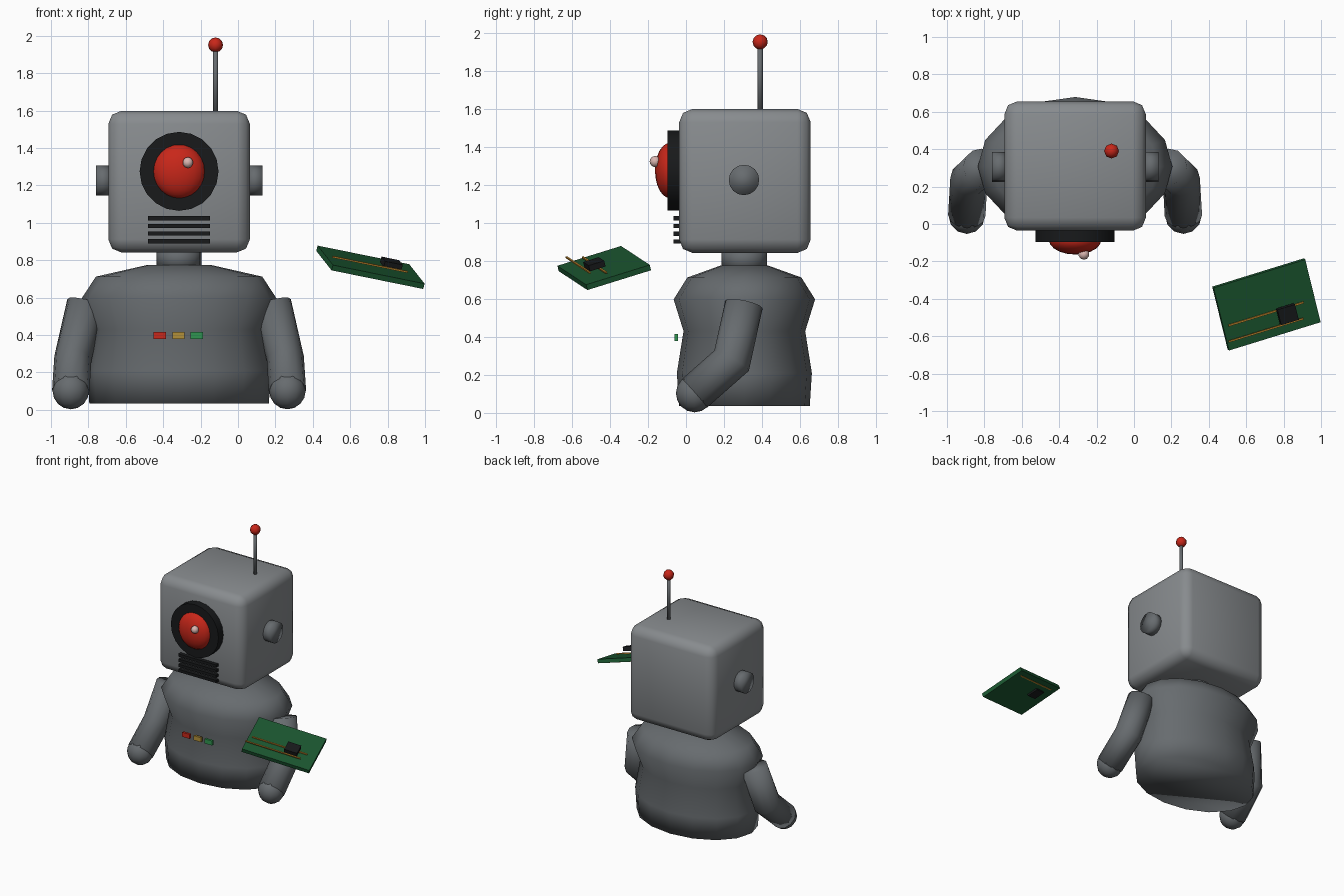
import bpy, bmesh
from math import cos, sin, pi, radians
from mathutils import Vector, Matrix

if "Cube" in bpy.data.objects:
    bpy.data.objects.remove(bpy.data.objects["Cube"])

CX, CY = -0.315, 0.307   # robot axis


def material(name, rgb):
    m = bpy.data.materials.new(name)
    m.diffuse_color = (*rgb, 1)
    m.use_nodes = True
    m.node_tree.nodes["Principled BSDF"].inputs["Base Color"].default_value = m.diffuse_color
    return m


STEEL = material("steel", (0.245, 0.26, 0.272))
DARK_STEEL = material("dark_steel", (0.135, 0.148, 0.158))
RED = material("red", (0.58, 0.02, 0.01))
BLACK = material("black", (0.009, 0.01, 0.011))
AMBER = material("amber", (0.45, 0.28, 0.04))
LED_GREEN = material("led_green", (0.03, 0.3, 0.08))
BOARD_GREEN = material("board_green", (0.011, 0.095, 0.03))
COPPER = material("copper", (0.6, 0.28, 0.03))
GLINT = material("glint", (0.7, 0.47, 0.44))


def finish(ob, name, mat=None, smooth=None, bevel=0, segments=2):
    ob.name = ob.data.name = name
    if mat:
        ob.data.materials.append(mat)
    if smooth:
        bpy.ops.object.select_all(action='DESELECT')
        ob.select_set(True)
        bpy.context.view_layer.objects.active = ob
        bpy.ops.object.shade_smooth_by_angle(angle=radians(smooth))
    if bevel:
        b = ob.modifiers.new("bevel", 'BEVEL')
        b.width, b.segments = bevel, segments
    return ob


def box(name, loc, size, mat=None, rot=None, **kw):
    bpy.ops.mesh.primitive_cube_add(size=1)
    ob = bpy.context.object
    ob.data.transform(Matrix.Diagonal((*size, 1)))
    ob.matrix_world = Matrix.Translation(loc) @ (rot.to_4x4() if rot else Matrix())
    return finish(ob, name, mat, **kw)


def cylinder(name, loc, r, depth, axis='Z', sides=16, mat=None, **kw):
    rot = {'X': (0, pi / 2, 0), 'Y': (pi / 2, 0, 0), 'Z': (0, 0, 0)}[axis]
    bpy.ops.mesh.primitive_cylinder_add(vertices=sides, radius=r, depth=depth,
                                        location=loc, rotation=rot)
    return finish(bpy.context.object, name, mat, **kw)


def ball(name, loc, size, sides, rings, mat=None):
    bpy.ops.mesh.primitive_uv_sphere_add(segments=sides, ring_count=rings, radius=1)
    ob = bpy.context.object
    ob.data.transform(Matrix.Diagonal((*size, 1)))
    ob.location = loc
    return finish(ob, name, mat, smooth=180)


def loft(name, rings, mat, smooth):
    bm = bmesh.new()
    loops = [[bm.verts.new(p) for p in ring] for ring in rings]
    n = len(loops[0])
    for lo, hi in zip(loops, loops[1:]):
        for i in range(n):
            j = (i + 1) % n
            bm.faces.new((lo[i], lo[j], hi[j], hi[i]))
    bm.faces.new(loops[0])
    bm.faces.new(loops[-1])
    bmesh.ops.recalc_face_normals(bm, faces=bm.faces)
    me = bpy.data.meshes.new(name)
    bm.to_mesh(me)
    bm.free()
    ob = bpy.data.objects.new(name, me)
    bpy.context.collection.objects.link(ob)
    return finish(ob, name, mat, smooth=smooth)


# Head, neck, ears
box("head", (CX, 0.31, 1.22), (0.757, 0.692, 0.757), STEEL, smooth=180, bevel=0.07, segments=2)
cylinder("neck", (CX, CY, 0.81), 0.12, 0.12, mat=DARK_STEEL, smooth=180)
for side, label in ((-1, "left"), (1, "right")):
    cylinder(f"ear_{label}", (CX + side * 0.405, 0.305, 1.225), 0.08, 0.08, 'X',
             mat=DARK_STEEL, smooth=180)

# Antenna
cylinder("antenna_rod", (-0.12, 0.39, 1.77), 0.014, 0.36, sides=8, mat=DARK_STEEL, smooth=180)
ball("antenna_tip", (-0.12, 0.39, 1.951), (0.04, 0.04, 0.04), 8, 6, RED)

# Eye
cylinder("eye_ring", (CX, -0.06, 1.275), 0.211, 0.075, 'Y', 20, BLACK, smooth=30)
ball("eye_lens", (CX, -0.085, 1.275), (0.14, 0.078, 0.145), 20, 12, RED)
ball("eye_glint", (-0.268, -0.162, 1.322), (0.029, 0.029, 0.029), 10, 8, GLINT)

# Mouth grille
for i in range(4):
    box(f"grille_bar_{i + 1}", (CX, -0.045, 1.024 - i * 0.041), (0.332, 0.04, 0.022), BLACK)

# Torso: stacked ellipses (z, half width, half depth)
TORSO = [(0.035, 0.48, 0.344), (0.21, 0.492, 0.355), (0.43, 0.455, 0.32),
         (0.597, 0.52, 0.372), (0.712, 0.445, 0.3), (0.775, 0.168, 0.125)]
loft("torso", [[(CX + a * cos(i * pi / 8), CY + b * sin(i * pi / 8), z) for i in range(16)]
               for z, a, b in TORSO], DARK_STEEL, 180)

# Chest lights
for x, mat, label in ((-0.418, RED, "red"), (-0.318, AMBER, "amber"), (-0.22, LED_GREEN, "green")):
    box(f"chest_light_{label}", (x, -0.052, 0.397), (0.066, 0.018, 0.036), mat)

# Arms: mitred tubes with ball hands
for side, label in ((-1, "left"), (1, "right")):
    path = [Vector((CX + side * dx, y, z)) for dx, y, z in
            ((0.5, 0.305, 0.57), (0.568, 0.24, 0.275), (0.579, 0.045, 0.103))]
    dirs = [(b - a).normalized() for a, b in zip(path, path[1:])]
    tans = [dirs[0], (dirs[0] + dirs[1]).normalized(), dirs[1]]
    rings = []
    for p, t in zip(path, tans):
        u = (Vector((1, 0, 0)) - t * t.x).normalized()
        v = t.cross(u) / t.dot(dirs[0] if t != dirs[1] else dirs[1])
        rings.append([p + 0.1 * (u * cos(k * pi / 6) + v * sin(k * pi / 6)) for k in range(12)])
    loft(f"arm_{label}", rings, DARK_STEEL, 180)
    ball(f"hand_{label}", path[-1], (0.098, 0.098, 0.1), 12, 8, DARK_STEEL)

# Floating circuit board
ex = Vector((0.492, 0.152, -0.1)).normalized()
ez = ex.cross(Vector((-0.08, 0.337, 0.104))).normalized()
ey = ez.cross(ex)
tilt = Matrix((ex, ey, ez)).transposed()
centre = Vector((0.708, -0.43, 0.762))


def on_board(a, b, c):
    return centre + tilt @ Vector((a, b, c))


box("circuit_board", centre, (0.522, 0.36, 0.03), BOARD_GREEN, tilt)
box("chip_top", (0.82, -0.482, 0.782), (0.1, 0.088, 0.032), BLACK, tilt)
for i, y in enumerate((0, -0.086)):
    box(f"trace_top_{i + 1}", (0.706, -0.481 + y, 0.778), (0.427, 0.009, 0.009), COPPER, tilt)
box("chip_under", on_board(-0.115, 0.05, -0.017), (0.095, 0.085, 0.02), BLACK, tilt)
box("trace_under", on_board(0.005, 0.135, -0.015), (0.41, 0.009, 0.009), COPPER, tilt)
